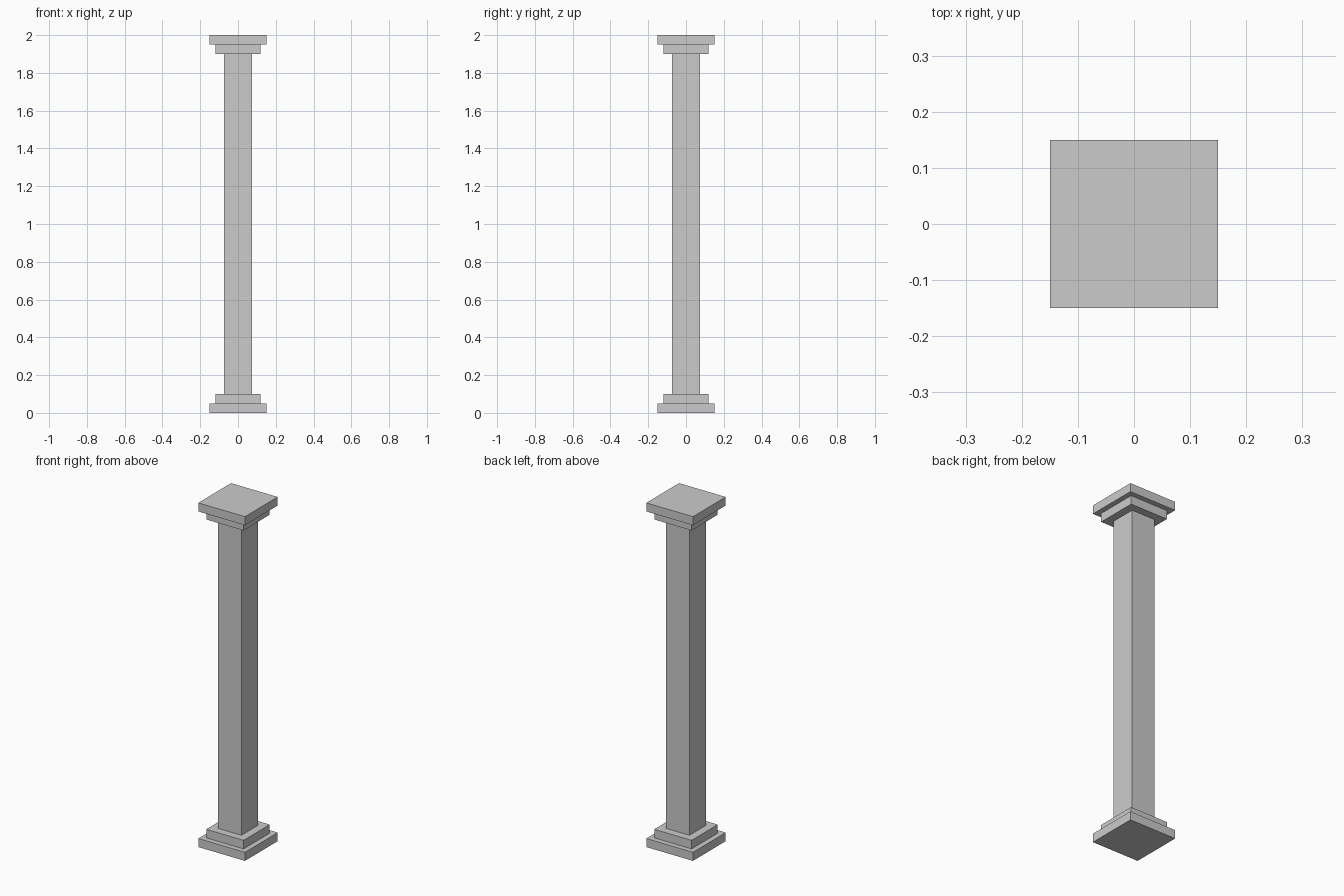
import bpy

if "Cube" in bpy.data.objects:
    bpy.data.objects.remove(bpy.data.objects["Cube"])


def block(name, width, z0, z1):
    """Square block centred on the z axis, from height z0 to z1."""
    bpy.ops.mesh.primitive_cube_add(size=1, location=(0, 0, (z0 + z1) / 2))
    ob = bpy.context.object
    ob.name = name
    ob.scale = (width, width, z1 - z0)
    bpy.ops.object.transform_apply(location=False, rotation=False, scale=True)
    return ob


HEIGHT = 2.0
STEP = 0.05

# Square shaft between the stepped ends
block("shaft", 0.15, 2 * STEP, HEIGHT - 2 * STEP)

# Stepped base and its mirrored capital: wide outer plate, narrower inner step
for i, (part, width) in enumerate((("plate", 0.30), ("step", 0.24))):
    z0, z1 = i * STEP, (i + 1) * STEP
    block("base_" + part, width, z0, z1)
    block("capital_" + part, width, HEIGHT - z1, HEIGHT - z0)
